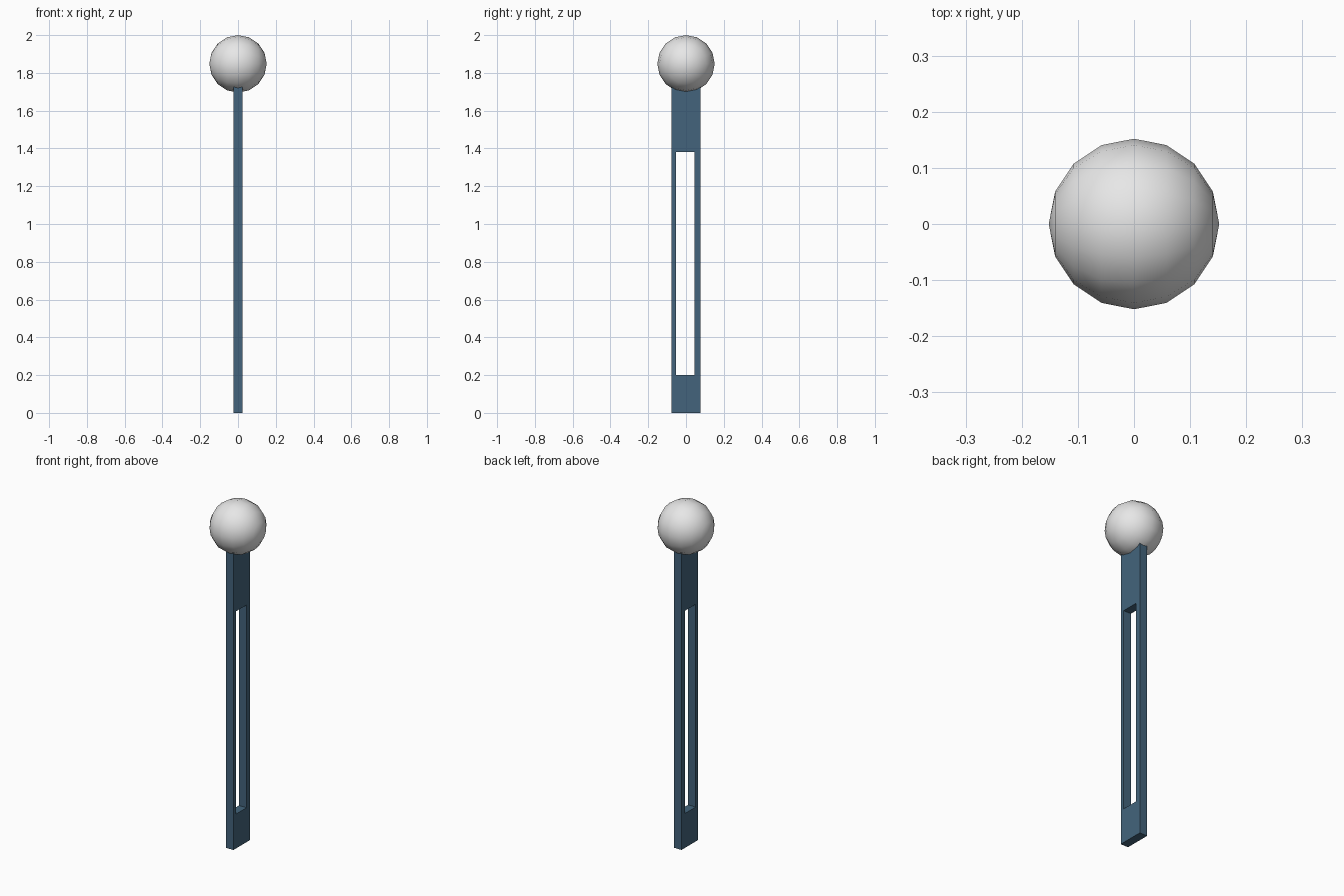
import bpy, math

if "Cube" in bpy.data.objects:
    bpy.data.objects.remove(bpy.data.objects["Cube"])

def material(name, colour):
    m = bpy.data.materials.new(name)
    m.diffuse_color = (*colour, 1)
    m.use_nodes = True
    m.node_tree.nodes["Principled BSDF"].inputs["Base Color"].default_value = m.diffuse_color
    return m

steel_blue = material("steel blue", (0.056, 0.127, 0.2))
light_grey = material("light grey", (0.8, 0.8, 0.8))

# Flat post: outline with an off-centre slot, (y, z) profile extruded along x
HALF = 0.0245
outer = [(-0.077, 0), (0.076, 0), (0.076, 1.76), (-0.077, 1.76)]
slot = [(-0.054, 0.2), (0.044, 0.2), (0.044, 1.38), (-0.054, 1.38)]
loops = outer + slot
verts = [(x, y, z) for x in (-HALF, HALF) for y, z in loops]
faces = []
for i in range(4):
    j = (i + 1) % 4
    faces.append((i, i + 4, j + 4, j))              # left side frame
    faces.append((i + 8, j + 8, j + 12, i + 12))    # right side frame
    faces.append((i, j, j + 8, i + 8))              # outer edge
    faces.append((i + 4, i + 12, j + 12, j + 4))    # slot wall
mesh = bpy.data.meshes.new("slotted_post")
mesh.from_pydata(verts, [], faces)
mesh.materials.append(steel_blue)
post = bpy.data.objects.new("slotted_post", mesh)
bpy.context.collection.objects.link(post)

# Ball on top, poles pointing sideways
bpy.ops.mesh.primitive_uv_sphere_add(segments=16, ring_count=8, radius=0.152,
                                     location=(0, 0, 1.848),
                                     rotation=(0, math.pi / 2, 0))
ball = bpy.context.object
ball.name = "top_ball"
ball.data.materials.append(light_grey)
bpy.ops.object.shade_smooth_by_angle(angle=math.radians(30))
